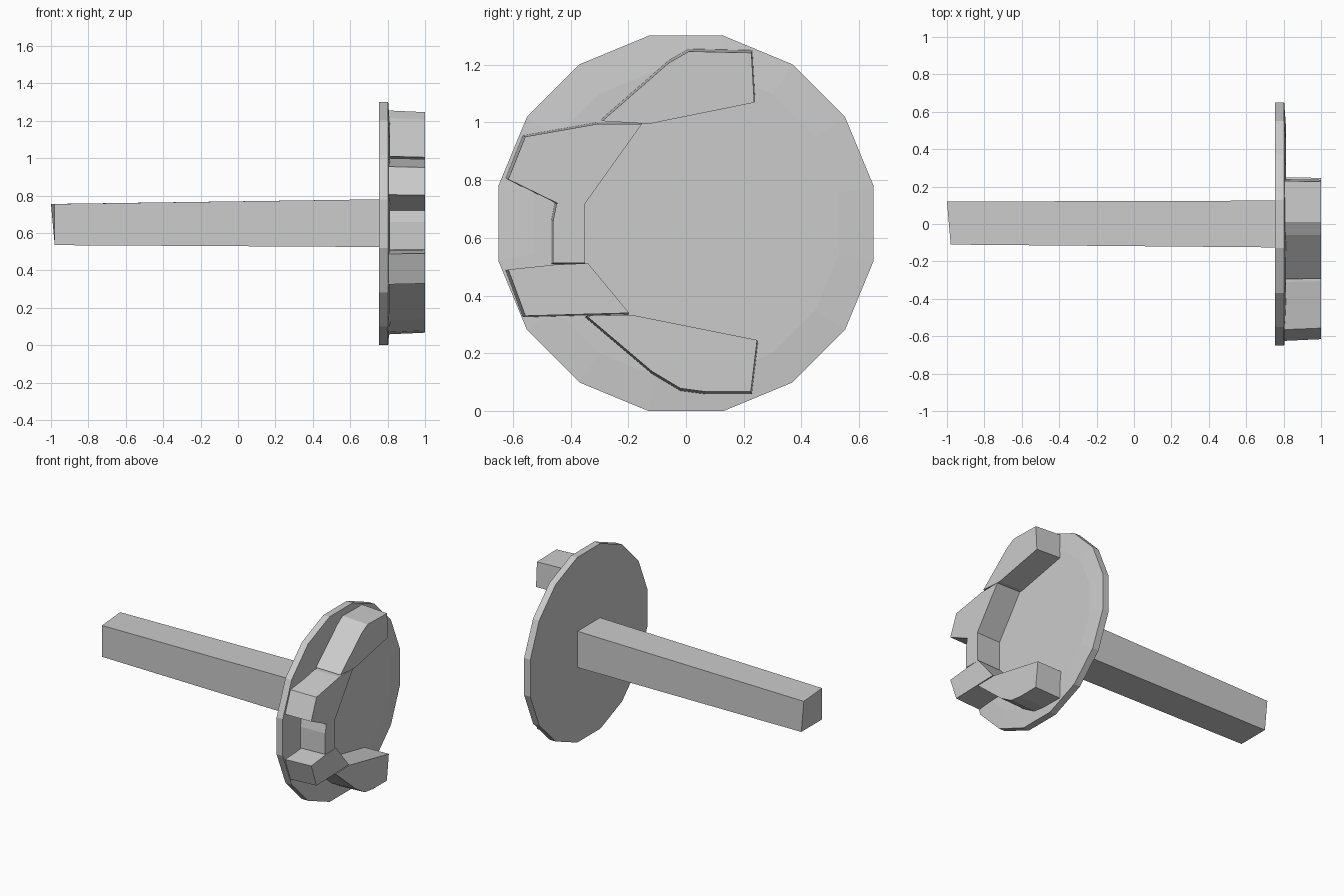
import bpy, bmesh
from math import cos, sin, pi

if "Cube" in bpy.data.objects:
    bpy.data.objects.remove(bpy.data.objects["Cube"])

CZ = 0.65  # height of the axle centre


def loft(name, rings):
    """Closed solid through successive rings with equal point counts."""
    bm = bmesh.new()
    loops = [[bm.verts.new(p) for p in ring] for ring in rings]
    n = len(loops[0])
    for a, b in zip(loops, loops[1:]):
        for i in range(n):
            j = (i + 1) % n
            bm.faces.new((a[i], a[j], b[j], b[i]))
    bm.faces.new(loops[0][::-1])
    bm.faces.new(loops[-1])
    bmesh.ops.recalc_face_normals(bm, faces=bm.faces)
    mesh = bpy.data.meshes.new(name)
    bm.to_mesh(mesh)
    bm.free()
    obj = bpy.data.objects.new(name, mesh)
    bpy.context.collection.objects.link(obj)
    return obj


def circle(x, r, sides=16):
    return [(x, r * cos((i + 0.5) * 2 * pi / sides),
             CZ + r * sin((i + 0.5) * 2 * pi / sides)) for i in range(sides)]


# Square shaft with a slightly skewed, narrower far end
loft("shaft", [
    [(-0.98, -0.11, 0.535), (-0.98, 0.12, 0.535),
     (-1.0, 0.12, 0.755), (-0.98, -0.11, 0.755)],
    [(0.76, -0.125, 0.525), (0.76, 0.125, 0.525),
     (0.76, 0.125, 0.78), (0.76, -0.125, 0.78)]])

# Sixteen-sided disc with a very shallow raised front
loft("disc", [circle(0.755, 0.663), circle(0.803, 0.663), circle(0.812, 0.54)])

# Raised segments around the front of the disc, as (y, z) outlines
segments = {
    "upper_end_segment": [(0.01, 1.255), (0.23, 1.25), (0.24, 1.075),
                          (-0.13, 1.0), (-0.295, 1.01), (-0.06, 1.215)],
    "upper_segment": [(-0.565, 0.955), (-0.31, 1.0), (-0.155, 1.0),
                      (-0.355, 0.72), (-0.45, 0.72), (-0.625, 0.805)],
    "middle_segment": [(-0.355, 0.72), (-0.455, 0.72), (-0.467, 0.66),
                       (-0.467, 0.51), (-0.355, 0.51)],
    "lower_segment": [(-0.625, 0.488), (-0.46, 0.505), (-0.345, 0.51),
                      (-0.2, 0.335), (-0.565, 0.325)],
    "lower_end_segment": [(-0.35, 0.325), (-0.19, 0.328), (0.25, 0.24),
                          (0.228, 0.058), (0.07, 0.058), (-0.02, 0.07),
                          (-0.12, 0.13)],
}
for name, outline in segments.items():
    taper = 0.985
    loft(name, [[(0.80, y, z) for y, z in outline],
                [(1.0, y * taper, CZ + (z - CZ) * taper) for y, z in outline]])
